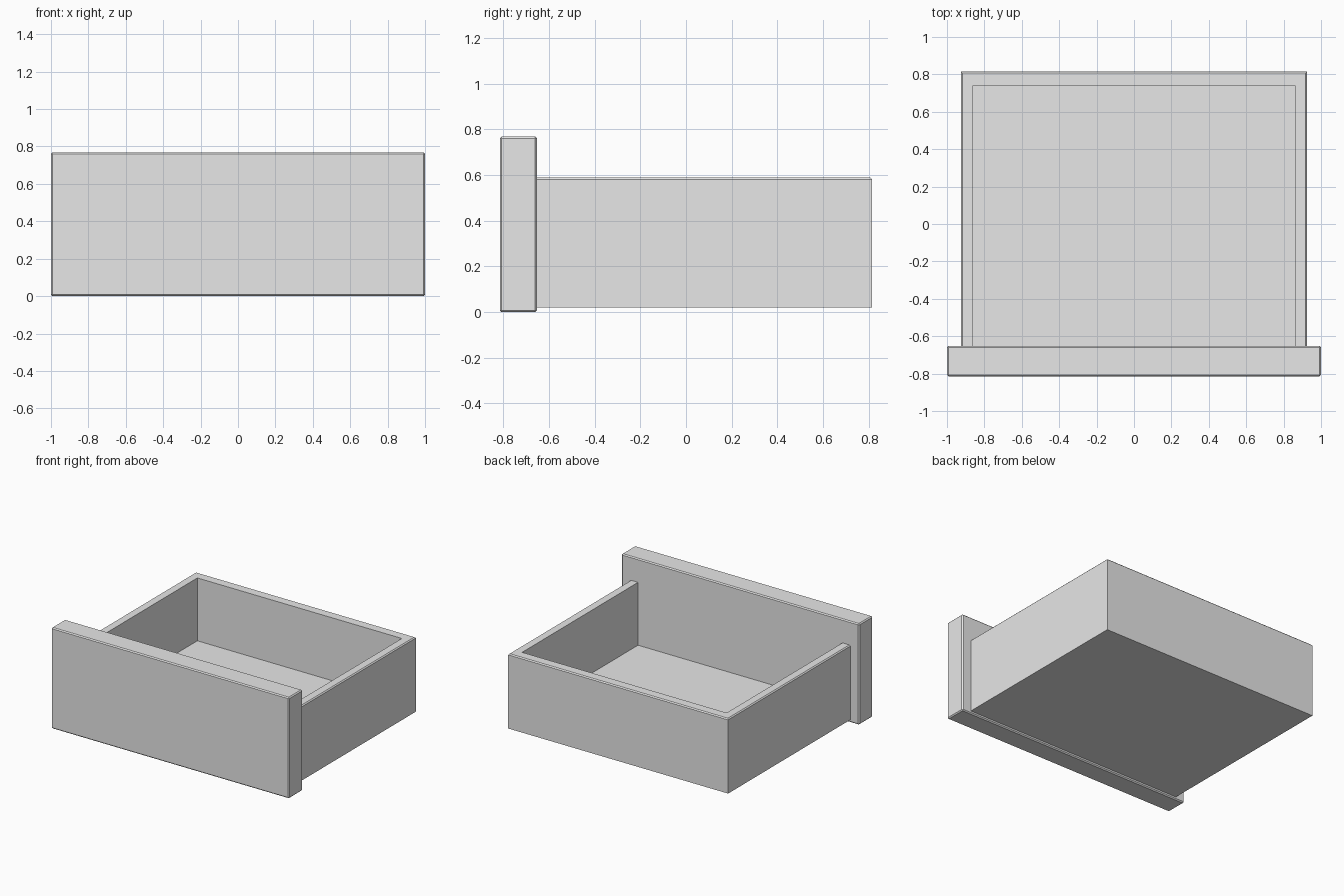
import bpy
import bmesh
from mathutils import Vector

default_cube = bpy.data.objects.get("Cube")
if default_cube:
    bpy.data.objects.remove(default_cube, do_unlink=True)

# Single plain grey finish
grey = bpy.data.materials.new("plain_grey")
grey.use_nodes = True
grey.diffuse_color = (0.8, 0.8, 0.8, 1)
grey.node_tree.nodes["Principled BSDF"].inputs["Base Color"].default_value = (0.8, 0.8, 0.8, 1)

EASE = 0.008  # width of the eased edges


def box_mesh(low, high):
    low, high = Vector(low), Vector(high)
    bm = bmesh.new()
    bmesh.ops.create_cube(bm, size=1)
    for v in bm.verts:
        v.co = (low + high) / 2 + v.co * (high - low)
    bm.normal_update()
    return bm


def ease_edges(bm, edges):
    bmesh.ops.bevel(bm, geom=edges, offset=EASE, segments=1,
                    affect='EDGES', profile=0.5)


def finish(bm, name):
    bmesh.ops.recalc_face_normals(bm, faces=bm.faces)
    mesh = bpy.data.meshes.new(name)
    bm.to_mesh(mesh)
    bm.free()
    mesh.materials.append(grey)
    obj = bpy.data.objects.new(name, mesh)
    bpy.context.collection.objects.link(obj)
    return obj


# Front panel, eased on every edge
bm = box_mesh((-1, -0.815, 0), (1, -0.652, 0.768))
ease_edges(bm, bm.edges[:])
finish(bm, "front_panel")

# Tray: a box hollowed from above, its front end hidden inside the panel
rim_z, floor_z = 0.588, 0.11
bm = box_mesh((-0.925, -0.72, 0.02), (0.925, 0.815, rim_z))
outer_rim = [e for e in bm.edges if all(v.co.z > rim_z - 0.001 for v in e.verts)]
top = max(bm.faces, key=lambda f: f.calc_center_median().z)
for z in (rim_z, floor_z):
    bmesh.ops.inset_region(bm, faces=[top], thickness=0.02)
    for v in top.verts:
        v.co = (0.86 if v.co.x > 0 else -0.86,
                0.74 if v.co.y > 0 else -0.68, z)
ease_edges(bm, outer_rim)
finish(bm, "drawer_tray")
